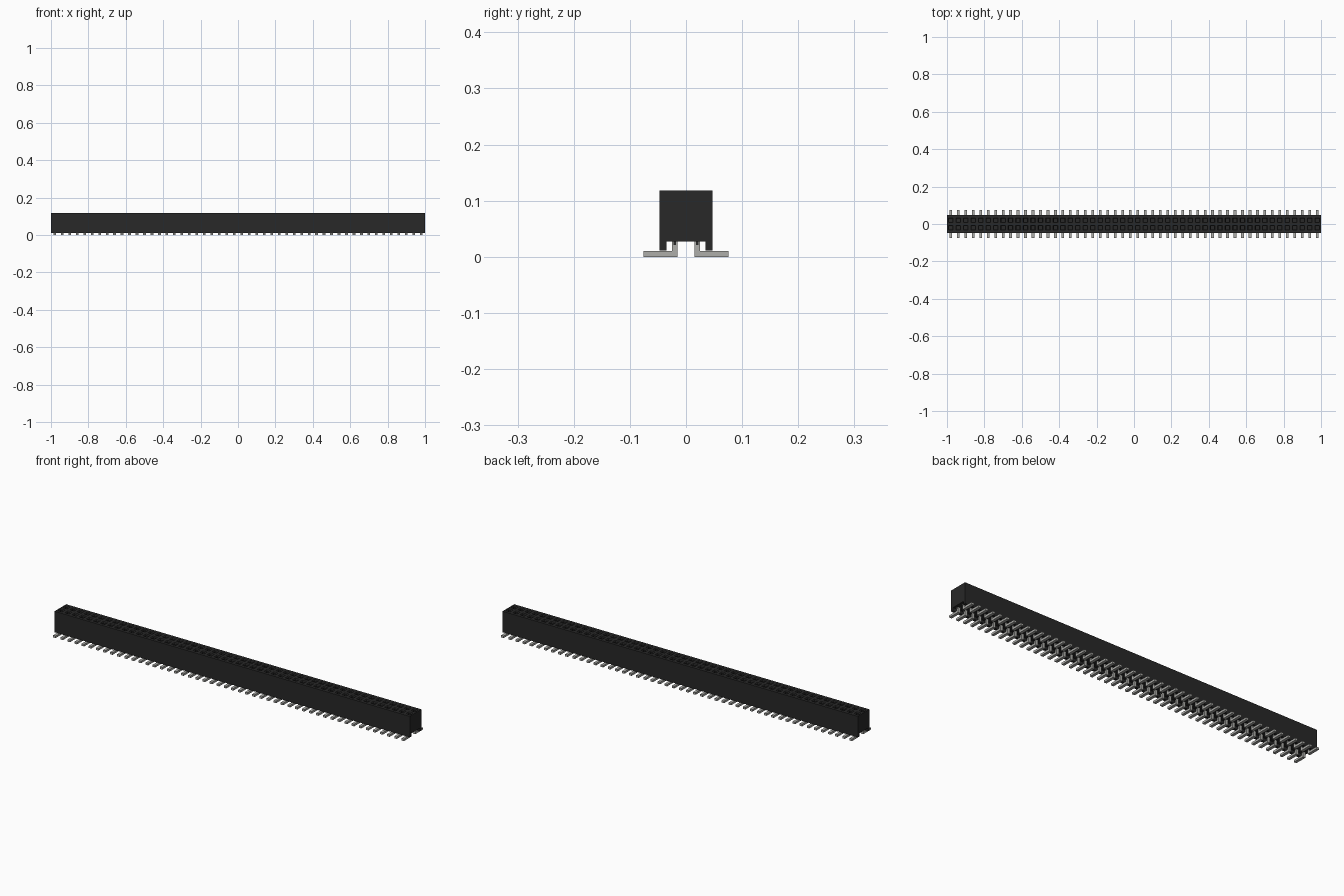
import bpy, bmesh

if "Cube" in bpy.data.objects:
    bpy.data.objects.remove(bpy.data.objects["Cube"], do_unlink=True)

COUNT, PITCH = 50, 0.04
HALF_W, TOP = 0.047, 0.118
ROW_Y = PITCH / 2
columns = [-1 + PITCH * (i + 0.5) for i in range(COUNT)]


def material(name, rgb, metallic=0.0, rough=0.6):
    m = bpy.data.materials.new(name)
    m.use_nodes = True
    m.diffuse_color = (*rgb, 1)
    node = m.node_tree.nodes["Principled BSDF"]
    node.inputs["Base Color"].default_value = (*rgb, 1)
    node.inputs["Metallic"].default_value = metallic
    node.inputs["Roughness"].default_value = rough
    return m


black = material("black plastic", (0.021, 0.021, 0.021))
metal = material("grey metal", (0.42, 0.42, 0.40))


def finish(name, bm, mat):
    bmesh.ops.remove_doubles(bm, verts=bm.verts[:], dist=0.00005)
    bmesh.ops.recalc_face_normals(bm, faces=bm.faces[:])
    mesh = bpy.data.meshes.new(name)
    bm.to_mesh(mesh)
    bm.free()
    mesh.materials.append(mat)
    obj = bpy.data.objects.new(name, mesh)
    bpy.context.collection.objects.link(obj)
    return obj


def face(bm, points):
    return bm.faces.new([bm.verts.new(p) for p in points])


def bridge(bm, a, b):
    for i in range(len(a)):
        j = (i + 1) % len(a)
        face(bm, (a[i], a[j], b[j], b[i]))


def prism(bm, x, half, profile):
    """Solid (y, z) profile extruded along x."""
    left = [(x - half, y, z) for y, z in profile]
    right = [(x + half, y, z) for y, z in profile]
    face(bm, left)
    face(bm, right)
    bridge(bm, left, right)


def rect(x0, x1, y0, y1, z):
    return [(x0, y0, z), (x1, y0, z), (x1, y1, z), (x0, y1, z)]


def square(x, y, half, z):
    return rect(x - half, x + half, y - half, y + half, z)


# Housing: channelled underside, one chamfered socket per contact
outline = [(0, TOP), (-HALF_W, TOP), (-HALF_W, 0.0115), (-0.035, 0.0115),
           (-0.035, 0.027), (0.035, 0.027), (0.035, 0.0115),
           (HALF_W, 0.0115), (HALF_W, TOP)]
bm = bmesh.new()
for end in (-1, 1):
    face(bm, [(end, y, z) for y, z in outline])
for x in columns:
    x0, x1 = x - PITCH / 2, x + PITCH / 2
    for (ya, za), (yb, zb) in zip(outline[1:], outline[2:]):
        face(bm, [(x0, ya, za), (x1, ya, za), (x1, yb, zb), (x0, yb, zb)])
    for side in (-1, 1):
        y0, y1 = sorted((0, side * HALF_W))
        loops = [rect(x0, x1, y0, y1, TOP),
                 square(x, side * ROW_Y, 0.0125, TOP),
                 square(x, side * ROW_Y, 0.009, TOP - 0.005),
                 square(x, side * ROW_Y, 0.009, 0.045)]
        for a, b in zip(loops, loops[1:]):
            bridge(bm, a, b)
        face(bm, loops[-1])
finish("housing", bm, black)

# Small bosses around the contacts under the housing
bm = bmesh.new()
for x in columns:
    for side in (-1, 1):
        prism(bm, x, 0.0085, [(side * 0.018, 0.028), (side * 0.0225, 0.028),
                              (side * 0.0225, 0.021), (side * 0.018, 0.021)])
finish("contact_bosses", bm, black)

# Bent surface mount leads, mirrored front to back
lead = [(0.0155, 0), (0.076, 0), (0.076, 0.0105), (0.025, 0.0105),
        (0.025, 0.03), (0.0155, 0.03)]
for name, side in (("front_leads", -1), ("back_leads", 1)):
    bm = bmesh.new()
    for x in columns:
        prism(bm, x, 0.007, [(side * y, z) for y, z in lead])
    finish(name, bm, metal)

# Spring contacts showing in the sockets of the first two columns
bm = bmesh.new()
for x in columns[:2]:
    for side in (-1, 1):
        y = side * ROW_Y
        prism(bm, x, 0.007, [(y - 0.002, 0.045), (y + 0.002, 0.045),
                             (y + 0.002, 0.108), (y - 0.002, 0.108)])
finish("socket_contacts", bm, metal)
